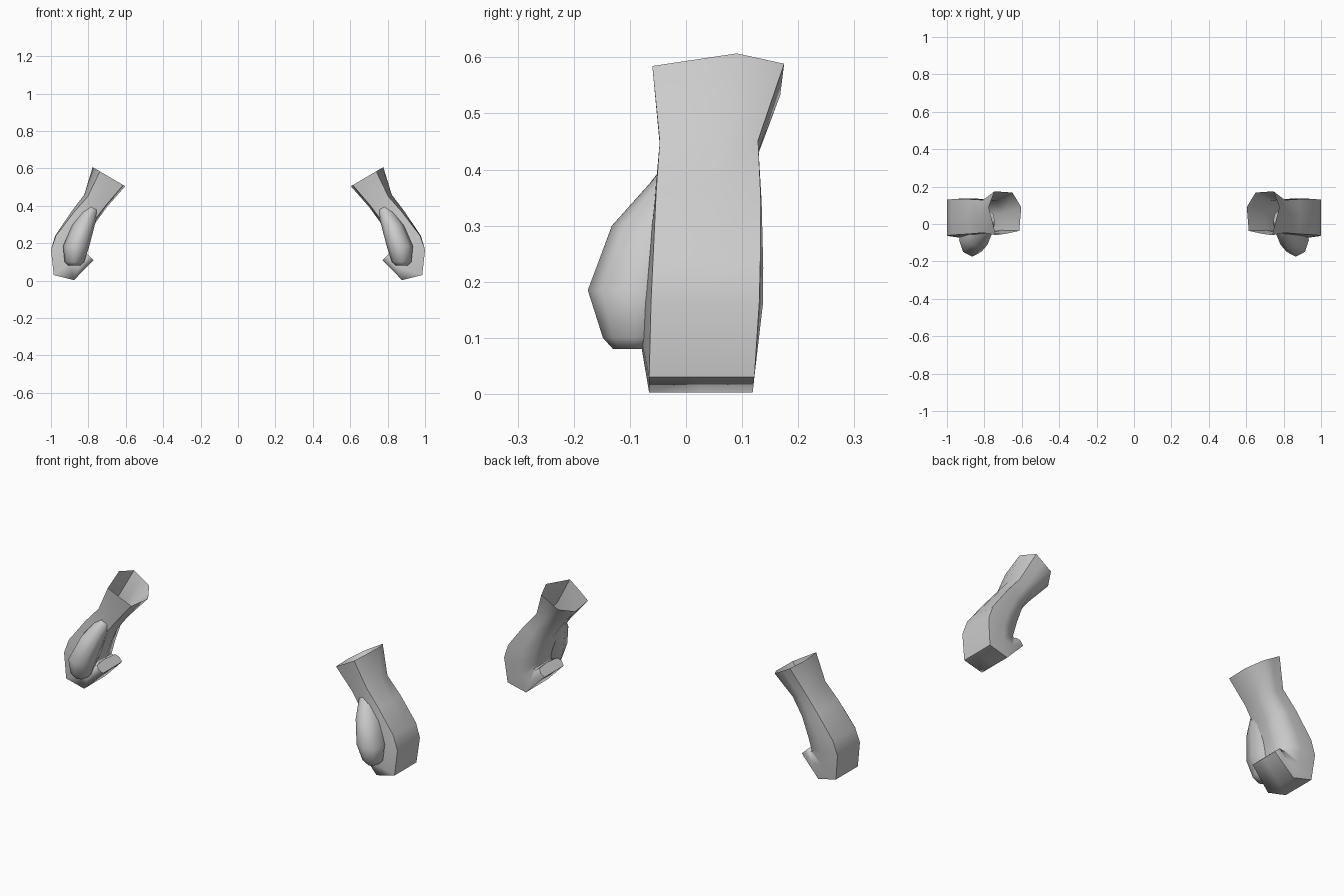
import bpy, bmesh, math
from mathutils import Vector

if "Cube" in bpy.data.objects:
    bpy.data.objects.remove(bpy.data.objects["Cube"])

grey = bpy.data.materials.new("plain grey")
grey.diffuse_color = (0.6, 0.6, 0.6, 1)
grey.use_nodes = True
grey.node_tree.nodes["Principled BSDF"].inputs["Base Color"].default_value = grey.diffuse_color

# Cross-sections as (inner-to-outer, front-to-back) fractions
WRIST = [(0, .64), (.27, .97), (.55, .985), (.82, 1), (1, .64), (.78, 0), (.42, .04), (.06, .1)]
FIST = [(0, .5), (.1, .92), (.5, 1), (1, .97), (1, .5), (1, .06), (.5, 0), (.1, .08)]

# Hand rings: inner x, z, outer x, z, front y, back y, blend from wrist to fist
HAND = [
    (.603, .505, .777, .607, -.06, .175, 0),
    (.70, .395, .822, .46, -.05, .13, .3),
    (.762, .31, .89, .37, -.06, .136, .6),
    (.80, .21, .978, .24, -.07, .138, .9),
    (.818, .155, 1.0, .165, -.075, .137, 1),
    (.82, .15, .985, .03, -.078, .128, 1),
    (.818, .147, .877, .003, -.078, .125, 1),
    (.813, .149, .772, .11, -.065, .115, 1),
]
# Thumb rings: centre x, y, z, half width, half depth
THUMB = [
    (.775, .02, .42, .03, .05),
    (.79, -.005, .375, .045, .06),
    (.825, -.055, .30, .06, .077),
    (.865, -.085, .185, .07, .09),
    (.875, -.09, .10, .052, .058),
    (.875, -.09, .08, .03, .04),
]


def hand_rings():
    for xi, zi, xo, zo, yf, yb, k in HAND:
        ring = []
        for (ta, ya), (tb, yb2) in zip(WRIST, FIST):
            t, v = ta + (tb - ta) * k, ya + (yb2 - ya) * k
            ring.append(Vector((xi + (xo - xi) * t, yf + (yb - yf) * v, zi + (zo - zi) * t)))
        yield ring


def thumb_rings():
    for x, y, z, rx, ry in THUMB:
        yield [Vector((x + rx * math.sin(a), y + ry * math.cos(a), z))
               for a in (math.tau * i / 8 for i in range(8))]


def loft(name, rings, side, cap_start):
    """Skin the rings, closing the far end and optionally the near one."""
    bm = bmesh.new()
    loops = [[bm.verts.new((p.x * side, p.y, p.z)) for p in r] for r in rings]
    for a, b in zip(loops, loops[1:]):
        for i in range(len(a)):
            j = (i + 1) % len(a)
            q = [a[i], a[j], b[j], b[i]]
            bm.faces.new(q if side > 0 else q[::-1])
    bm.faces.new(loops[-1] if side > 0 else loops[-1][::-1])
    if cap_start:
        bm.faces.new(loops[0][::-1] if side > 0 else loops[0])
    bmesh.ops.recalc_face_normals(bm, faces=bm.faces)
    mesh = bpy.data.meshes.new(name)
    bm.to_mesh(mesh)
    bm.free()
    mesh.materials.append(grey)
    ob = bpy.data.objects.new(name, mesh)
    bpy.context.collection.objects.link(ob)
    bpy.ops.object.select_all(action='DESELECT')
    ob.select_set(True)
    bpy.context.view_layer.objects.active = ob
    bpy.ops.object.shade_smooth_by_angle(angle=math.radians(65))


# A pair of closed hands with open wrists
for label, side in (("left", 1), ("right", -1)):
    loft(label + "_hand", list(hand_rings()), side, False)
    loft(label + "_thumb", list(thumb_rings()), side, True)
